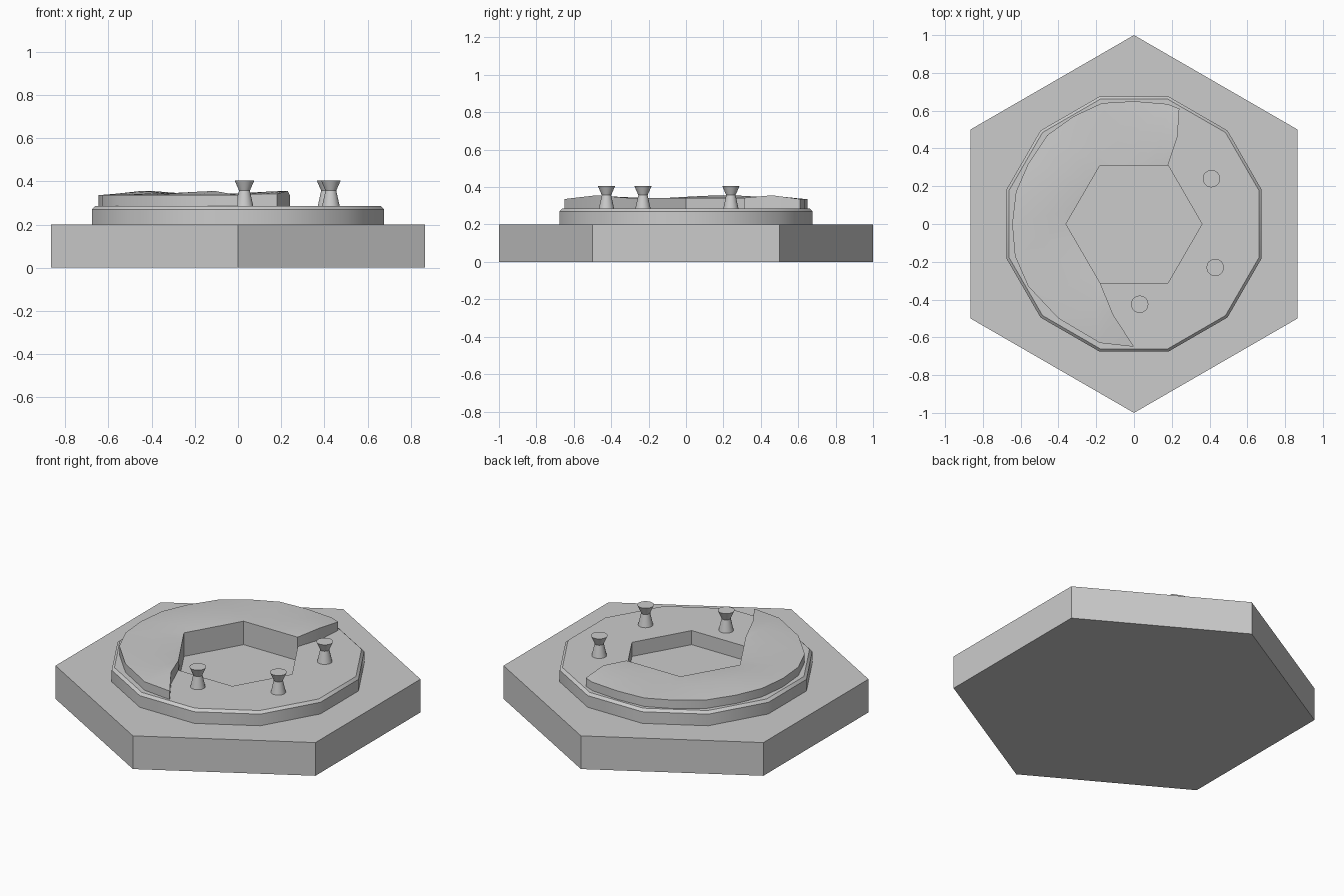
import bpy
import bmesh
from math import sin, cos, radians, pi

cube = bpy.data.objects.get("Cube")
if cube:
    bpy.data.objects.remove(cube, do_unlink=True)

stone = bpy.data.materials.new("grey stone")
stone.use_nodes = True
GREY = (0.6, 0.6, 0.6, 1)
stone.diffuse_color = GREY
stone.node_tree.nodes["Principled BSDF"].inputs["Base Color"].default_value = GREY


def finish(name, bm, smooth=None):
    bmesh.ops.recalc_face_normals(bm, faces=bm.faces)
    mesh = bpy.data.meshes.new(name)
    bm.to_mesh(mesh)
    bm.free()
    mesh.materials.append(stone)
    obj = bpy.data.objects.new(name, mesh)
    bpy.context.collection.objects.link(obj)
    if smooth:
        bpy.ops.object.select_all(action="DESELECT")
        obj.select_set(True)
        bpy.context.view_layer.objects.active = obj
        bpy.ops.object.shade_smooth_by_angle(angle=radians(smooth))
    return obj


def ring(bm, sides, radius, z, start=0.0, centre=(0, 0)):
    angles = [radians(start) + 2 * pi * i / sides for i in range(sides)]
    return [bm.verts.new((centre[0] + radius * cos(a), centre[1] + radius * sin(a), z))
            for a in angles]


def bridge(bm, low, high):
    n = len(low)
    for i in range(n):
        j = (i + 1) % n
        bm.faces.new((low[i], low[j], high[j], high[i]))


def lathe(name, sides, profile, start=0.0, centre=(0, 0), smooth=None):
    bm = bmesh.new()
    rings = [ring(bm, sides, r, z, start, centre) for r, z in profile]
    for low, high in zip(rings, rings[1:]):
        bridge(bm, low, high)
    bm.faces.new(rings[0])
    bm.faces.new(rings[-1])
    return finish(name, bm, smooth)


# Hexagonal base tile
lathe("hex_base", 6, [(1, 0), (1, 0.2)], start=30)

# Twelve-sided terrace with a hexagonal pit down to the base
bm = bmesh.new()
outer = [ring(bm, 12, r, z, 15) for r, z in [(0.7, 0.2), (0.7, 0.27), (0.685, 0.285)]]
for low, high in zip(outer, outer[1:]):
    bridge(bm, low, high)
pit_top = ring(bm, 6, 0.36, 0.285)
pit_floor = ring(bm, 6, 0.36, 0.2)
bridge(bm, pit_floor, pit_top)
rim = outer[-1]
for i in range(6):
    j = (i + 1) % 6
    a, b, c = rim[2 * i], rim[2 * i + 1], rim[(2 * i + 2) % 12]
    bm.faces.new((pit_top[i], a, b, pit_top[j]))
    bm.faces.new((pit_top[j], b, c))
finish("terrace", bm, 35)

# Raised crescent: outer edge, mid line and pit edge, with uneven top heights
edge = [(0.24, 0.61), (0.18, 0.635), (0, 0.65), (-0.17, 0.64), (-0.32, 0.57),
        (-0.46, 0.47), (-0.56, 0.32), (-0.625, 0.17), (-0.645, 0), (-0.63, -0.17),
        (-0.56, -0.33), (-0.4, -0.5), (-0.18, -0.63), (0, -0.65)]
corners = [(0.18, 0.31), (-0.18, 0.31), (-0.36, 0), (-0.18, -0.31)]
stops = [0, 5, 9, 13]
inner = []
for k in range(3):
    (x0, y0), (x1, y1) = corners[k], corners[k + 1]
    n = stops[k + 1] - stops[k]
    inner += [(x0 + (x1 - x0) * i / n, y0 + (y1 - y0) * i / n) for i in range(n)]
inner.append(corners[3])

bm = bmesh.new()
rows = []
for i, (o, q) in enumerate(zip(edge, inner)):
    bulge = 0.02 if i == 0 else -0.02 if i == len(edge) - 1 else 0
    mid = ((o[0] + q[0]) / 2 + bulge, (o[1] + q[1]) / 2)
    hill = 0.348 + 0.008 * cos(i * 0.95)
    rows.append([(bm.verts.new((*p, 0.275)), bm.verts.new((*p, z)))
                 for p, z in ((o, 0.336), (mid, hill), (q, 0.342))])
for r, s in zip(rows, rows[1:]):
    for k in range(2):
        for level in range(2):
            bm.faces.new((r[k][level], r[k + 1][level], s[k + 1][level], s[k][level]))
    for k in (0, 2):
        bm.faces.new((r[k][0], r[k][1], s[k][1], s[k][0]))
for r in (rows[0], rows[-1]):
    for k in range(2):
        bm.faces.new((r[k][0], r[k][1], r[k + 1][1], r[k + 1][0]))
finish("raised_crescent", bm, 35)

# Waisted posts on the lower side
for n, spot in enumerate([(0.41, 0.24), (0.43, -0.23), (0.03, -0.425)], 1):
    lathe(f"post_{n}", 24, [(0.043, 0.275), (0.025, 0.357), (0.046, 0.385), (0.046, 0.405)][:2]
          + [(0.046, 0.405)], centre=spot, smooth=30)
